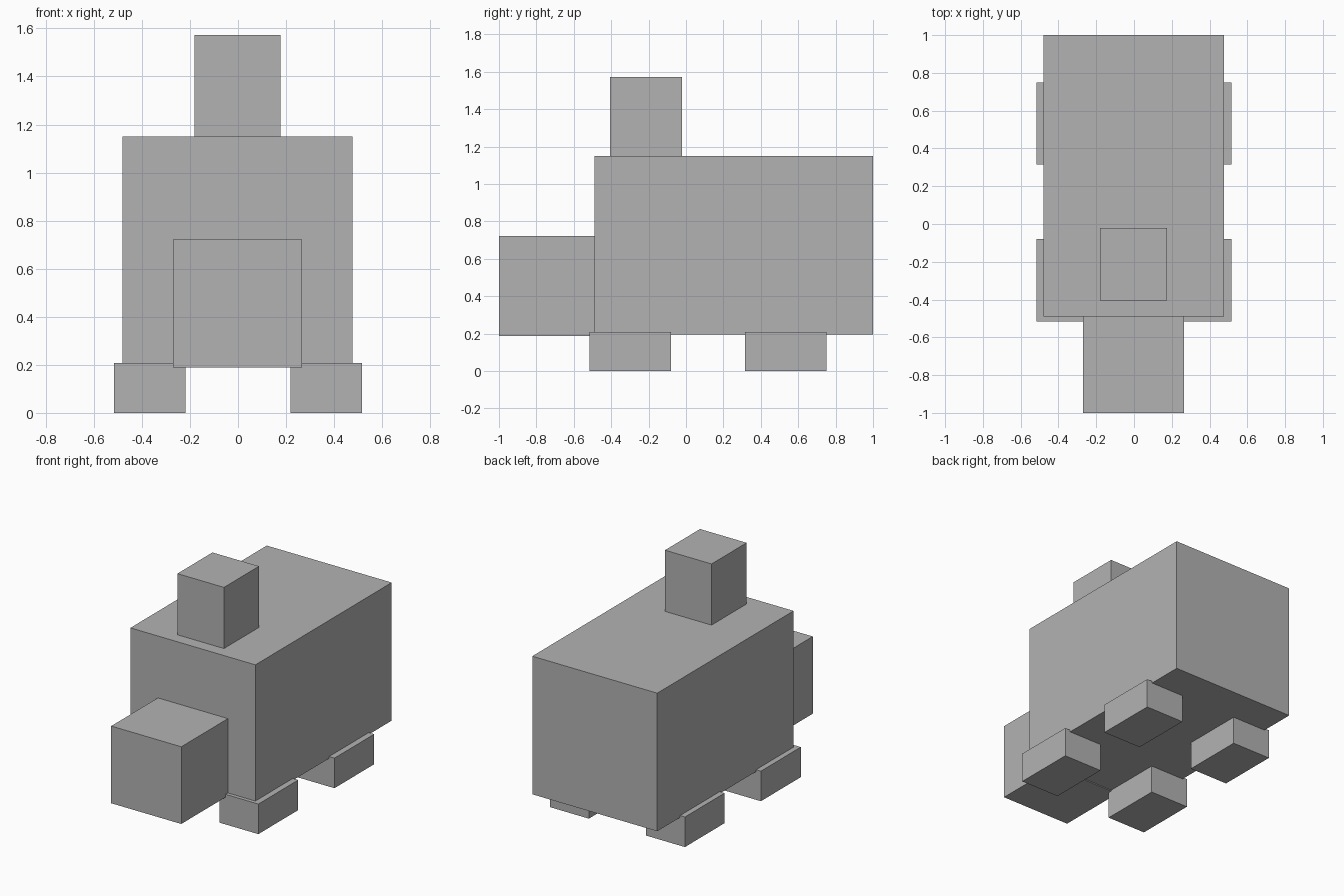
import bpy
import bmesh
from mathutils import Vector

cube = bpy.data.objects.get("Cube")
if cube:
    bpy.data.objects.remove(cube, do_unlink=True)

# Single flat grey
grey = bpy.data.materials.new("plain grey")
grey.use_nodes = True
color = (0.45, 0.45, 0.45, 1)
grey.diffuse_color = color
grey.node_tree.nodes["Principled BSDF"].inputs["Base Color"].default_value = color


def add_box(name, low, high):
    """Box between two opposite corners, with its origin at its centre."""
    low, high = Vector(low), Vector(high)
    bm = bmesh.new()
    bmesh.ops.create_cube(bm, size=1)
    bmesh.ops.scale(bm, vec=high - low, verts=bm.verts)
    mesh = bpy.data.meshes.new(name)
    bm.to_mesh(mesh)
    bm.free()
    mesh.materials.append(grey)
    obj = bpy.data.objects.new(name, mesh)
    obj.location = (low + high) / 2
    bpy.context.collection.objects.link(obj)
    return obj


# Main block, front block and the block on top
add_box("body", (-0.48, -0.49, 0.195), (0.476, 1.0, 1.15))
add_box("front_block", (-0.27, -1.0, 0.188), (0.266, -0.49, 0.722))
add_box("top_block", (-0.18, -0.405, 1.15), (0.176, -0.022, 1.573))

# Four feet, mirrored across x
for place, y0, y1 in (("front", -0.516, -0.08), ("back", 0.316, 0.75)):
    add_box(place + "_left_foot", (0.218, y0, 0), (0.517, y1, 0.208))
    add_box(place + "_right_foot", (-0.517, y0, 0), (-0.218, y1, 0.208))
